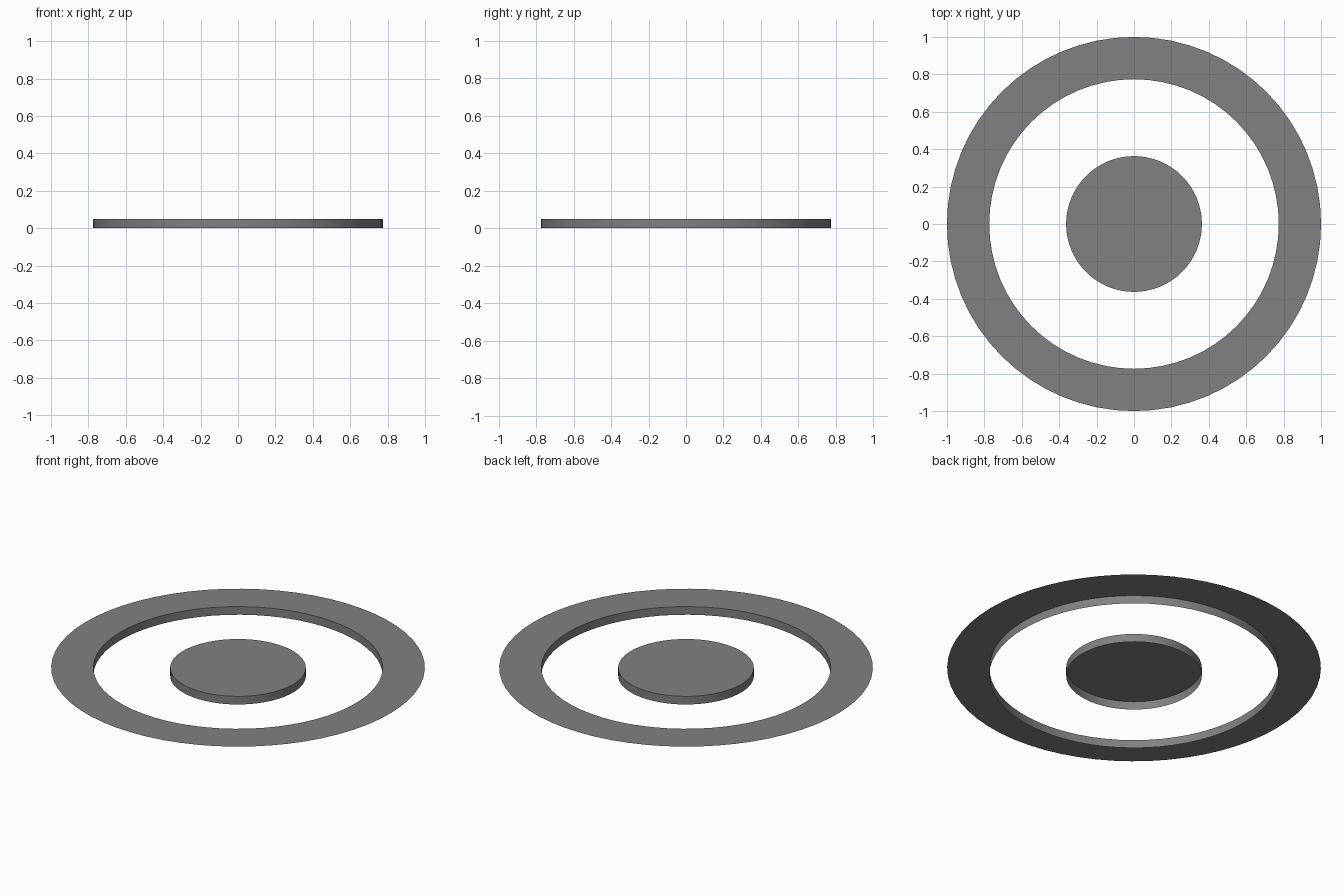
import bpy, bmesh
from math import cos, sin, tau

if "Cube" in bpy.data.objects:
    bpy.data.objects.remove(bpy.data.objects["Cube"])

SEGMENTS = 64
HEIGHT = 0.048

dark_grey = bpy.data.materials.new("dark_grey")
dark_grey.diffuse_color = (0.22, 0.22, 0.22, 1)
dark_grey.use_nodes = True
dark_grey.node_tree.nodes["Principled BSDF"].inputs["Base Color"].default_value = dark_grey.diffuse_color


def lathe(name, profile):
    """Revolve an open (radius, z) profile about z; radius 0 closes to a centre point."""
    bm = bmesh.new()
    rings = []
    for r, z in profile:
        if r == 0:
            rings.append([bm.verts.new((0, 0, z))] * SEGMENTS)
        else:
            rings.append([bm.verts.new((r * cos(tau * i / SEGMENTS),
                                        r * sin(tau * i / SEGMENTS), z))
                          for i in range(SEGMENTS)])
    for a, b in zip(rings, rings[1:]):
        for i in range(SEGMENTS):
            j = (i + 1) % SEGMENTS
            bm.faces.new(list(dict.fromkeys((a[i], a[j], b[j], b[i]))))
    mesh = bpy.data.meshes.new(name)
    bm.to_mesh(mesh)
    bm.free()
    mesh.materials.append(dark_grey)
    obj = bpy.data.objects.new(name, mesh)
    bpy.context.collection.objects.link(obj)
    bpy.context.view_layer.objects.active = obj
    obj.select_set(True)
    bpy.ops.object.shade_smooth_by_angle()
    obj.select_set(False)
    return obj


# Outer ring: a flat top sheet with a lip hanging from its inner edge, open outside and below
lathe("outer_ring", [(1.0, HEIGHT), (0.774, HEIGHT), (0.774, 0)])

# Centre disc: a flat top with a side wall, open below
lathe("centre_disc", [(0.363, 0), (0.363, HEIGHT), (0, HEIGHT)])
